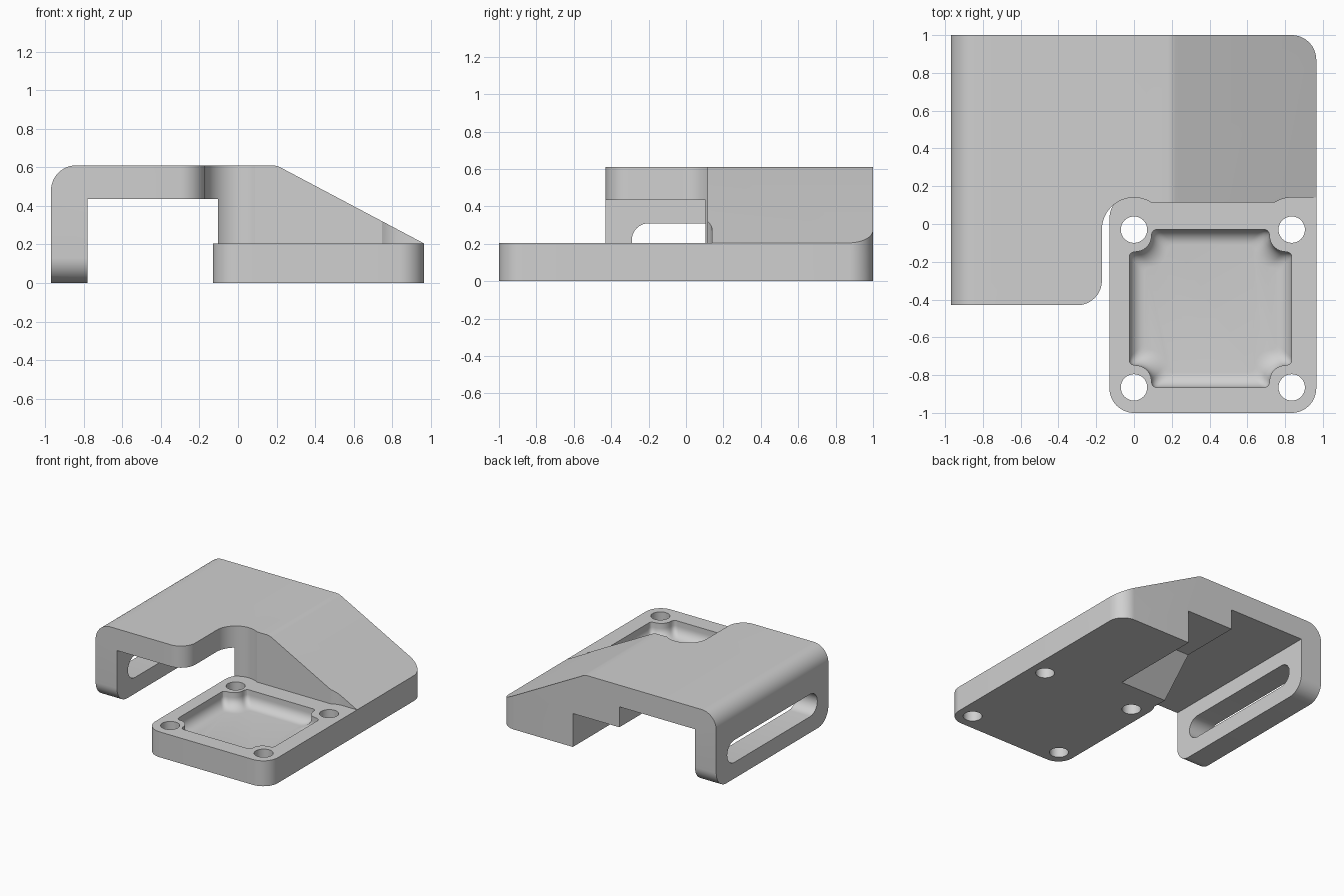
import bpy, bmesh, math
from mathutils import Vector

old = bpy.data.objects.get("Cube")
if old:
    bpy.data.objects.remove(old, do_unlink=True)

grey = bpy.data.materials.new("plain grey")
grey.use_nodes = True
colour = (0.63, 0.63, 0.63, 1)
grey.diffuse_color = colour
grey.node_tree.nodes["Principled BSDF"].inputs["Base Color"].default_value = colour


def arc(cx, cy, r, a0, a1, n=12):
    angles = [math.radians(a0 + (a1 - a0) * i / n) for i in range(n + 1)]
    return [(cx + r * math.cos(a), cy + r * math.sin(a)) for a in angles]


def fillet(a, corner, b, r, n=10):
    """Points rounding one corner between its neighbours a and b."""
    a, c, b = Vector(a), Vector(corner), Vector(b)
    u, v = (a - c).normalized(), (b - c).normalized()
    half = u.angle(v) / 2
    centre = c + (u + v).normalized() * (r / math.sin(half))
    p = c + u * (r / math.tan(half)) - centre
    q = c + v * (r / math.tan(half)) - centre
    points = []
    for i in range(n + 1):
        d = p.lerp(q, i / n).normalized()
        points.append((centre.x + r * d.x, centre.y + r * d.y))
    return points


def loft(name, rings):
    """Closed solid through a stack of equal rings of 3D points."""
    bm = bmesh.new()
    rows = [[bm.verts.new(p) for p in ring] for ring in rings]
    n = len(rows[0])
    for low, high in zip(rows, rows[1:]):
        for i in range(n):
            j = (i + 1) % n
            bm.faces.new((low[i], low[j], high[j], high[i]))
    bm.faces.new(rows[0][::-1])
    bm.faces.new(rows[-1])
    bmesh.ops.recalc_face_normals(bm, faces=bm.faces)
    mesh = bpy.data.meshes.new(name)
    bm.to_mesh(mesh)
    bm.free()
    mesh.materials.append(grey)
    ob = bpy.data.objects.new(name, mesh)
    bpy.context.collection.objects.link(ob)
    return ob


def prism(name, outline, axis, start, end):
    """Extrude a 2D outline along x, y or z."""
    place = {"x": lambda p, t: (t, p[0], p[1]),
             "y": lambda p, t: (p[0], t, p[1]),
             "z": lambda p, t: (p[0], p[1], t)}[axis]
    return loft(name, [[place(p, t) for p in outline] for t in (start, end)])


def combine(target, tool, operation):
    mod = target.modifiers.new(operation, "BOOLEAN")
    mod.operation = operation
    mod.solver = "EXACT"
    mod.object = tool
    tool.hide_render = True
    bpy.context.view_layer.objects.active = target
    bpy.ops.object.modifier_apply(modifier=mod.name)
    bpy.data.objects.remove(tool, do_unlink=True)


left, right, front, back = -0.97, 0.965, -0.43, 1.0
plate_top, roof, ceiling, r = 0.205, 0.61, 0.435, 0.13

# Bracket: side profile with leg, roof and ramp
end = (1.1, 0.1335)
profile = [(-0.78, 0), (left, 0)]
profile += fillet((left, 0), (left, roof), (0.2, roof), r)
profile += fillet((left, roof), (0.2, roof), end, 0.1, 4)
profile += [end, (1.1, 0), (-0.105, 0), (-0.105, ceiling), (-0.78, ceiling)]
bracket = prism("bracket", profile, "y", -0.6, 1.2)

# Plan outline, with clearance round the rear screws
inner = -0.17
plan = [(-1.2, front)]
plan += fillet((-1.2, front), (inner, front), (inner, 0), r)
plan += arc(0, -0.03, 0.17, 180, 58.5, 20)
plan += arc(0.835, -0.03, 0.17, 121.5, 90, 6)
plan += [(right, 0.14)]
plan += fillet((right, 0), (right, back), (0, back), r)
plan += [(-1.2, back)]
combine(bracket, prism("plan", plan, "z", -0.2, 0.9), "INTERSECT")

# Mounting plate
edge, near, far = -0.13, -1.0, 0.16
plate = fillet((edge, 0), (edge, near), (0, near), r)
plate += fillet((0, near), (right, near), (right, 0), r)
plate += [(right, far)]
plate += fillet((right, far), (edge, far), (edge, 0), r)
combine(bracket, prism("plate", plate, "z", 0, plate_top), "UNION")

# Sloped relief under the rear
relief = [(0.13, -0.1), (0.5, 0.27), (1.2, 0.27), (1.2, -0.1)]
combine(bracket, prism("relief", relief, "x", -0.3, 0.31), "DIFFERENCE")

# Strap slot through the leg
slot = arc(-0.2, 0.22, 0.09, 90, 270) + arc(0.77, 0.22, 0.09, -90, 90)
combine(bracket, prism("slot", slot, "x", -1.2, -0.6), "DIFFERENCE")

# Rounded lower corners of the leg
for y, s in ((front, -1), (back, 1)):
    centre = y - s * r
    corner = [(centre + s * a, b) for a, b in arc(0, r, r, -90, 0)]
    corner += [(y + s * 0.1, r), (y + s * 0.1, -0.1), (centre, -0.1)]
    combine(bracket, prism("corner", corner, "x", -1.2, -0.6), "DIFFERENCE")

# Screw holes
for x in (0, 0.835):
    for y in (-0.865, -0.03):
        hole = arc(x, y, 0.07, 0, 360, 32)[:-1]
        combine(bracket, prism("hole", hole, "z", -0.2, 0.4), "DIFFERENCE")


def pocket_ring(d, z):
    """Square with corners scooped round the screws, shrunk by d."""
    quarter = [(0, 0.18), (0, 0.12), (0.07, 0.115),
               (0.115, 0.07), (0.12, 0), (0.18, 0)]
    pts = []
    for k, (sx, sy) in enumerate(((1, 1), (-1, 1), (-1, -1), (1, -1))):
        part = [(sx * (0.43 - d - a), sy * (0.418 - d - b)) for a, b in quarter]
        pts += part if k % 2 == 0 else part[::-1]
    for _ in range(2):
        cut = []
        for p, q in zip(pts, pts[1:] + pts[:1]):
            cut += [(p[0] * 0.75 + q[0] * 0.25, p[1] * 0.75 + q[1] * 0.25),
                    (p[0] * 0.25 + q[0] * 0.75, p[1] * 0.25 + q[1] * 0.75)]
        pts = cut
    return [(x + 0.405, y - 0.4475, z) for x, y in pts]


# Pocket with a filleted floor
floor, round_r = 0.085, 0.08
rings = [pocket_ring(0, 0.3)]
for i in range(9):
    t = math.pi / 2 * i / 8
    rings.append(pocket_ring(round_r * (1 - math.cos(t)),
                             floor + round_r * (1 - math.sin(t))))
combine(bracket, loft("pocket", rings), "DIFFERENCE")

# Shading
bpy.ops.object.select_all(action="DESELECT")
bracket.select_set(True)
bpy.context.view_layer.objects.active = bracket
bpy.ops.object.shade_smooth_by_angle(angle=math.radians(25))
